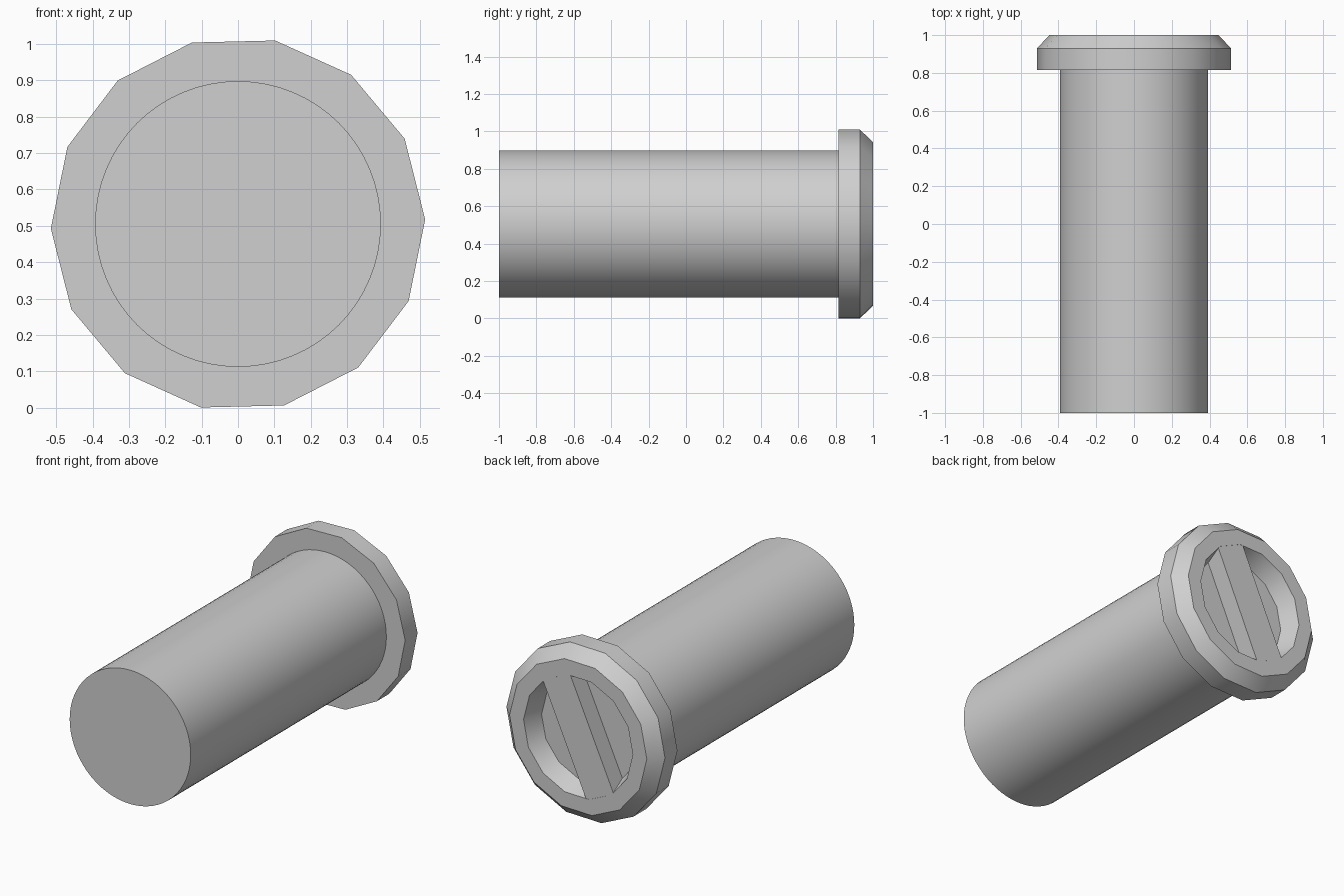
import bpy, bmesh, math

cube = bpy.data.objects.get("Cube")
if cube:
    bpy.data.objects.remove(cube, do_unlink=True)

AXIS_Z = 0.505
SIDES = 14
TURN = math.radians(1.4)

grey = bpy.data.materials.new("plain_grey")
grey.use_nodes = True
colour = (0.63, 0.63, 0.63, 1)
grey.diffuse_color = colour
grey.node_tree.nodes["Principled BSDF"].inputs["Base Color"].default_value = colour


def finish(name, bm):
    """Turn a bmesh into a shaded, coloured object."""
    bmesh.ops.recalc_face_normals(bm, faces=bm.faces)
    mesh = bpy.data.meshes.new(name)
    bm.to_mesh(mesh)
    bm.free()
    mesh.materials.append(grey)
    obj = bpy.data.objects.new(name, mesh)
    bpy.context.collection.objects.link(obj)
    bpy.ops.object.select_all(action="DESELECT")
    obj.select_set(True)
    bpy.context.view_layer.objects.active = obj
    bpy.ops.object.shade_smooth_by_angle(angle=math.radians(30))
    return obj


def turned(name, profile, sides, turn=0.0):
    """Capped solid of rings (y, radius) around the long axis."""
    bm = bmesh.new()
    rings = []
    for y, r in profile:
        angles = [turn + math.tau * i / sides for i in range(sides)]
        rings.append([bm.verts.new((r * math.cos(a), y, AXIS_Z + r * math.sin(a)))
                      for a in angles])
    for a, b in zip(rings, rings[1:]):
        for i in range(sides):
            j = (i + 1) % sides
            bm.faces.new((a[i], a[j], b[j], b[i]))
    bm.faces.new(rings[0])
    bm.faces.new(rings[-1])
    return finish(name, bm)


# Round shaft
turned("shaft", [(-1, 0.393), (0.82, 0.393)], 64)

# Chamfered head with a dished recess in its back
turned("head", [(0.815, 0.515), (0.93, 0.515), (1.0, 0.446),
                (1.0, 0.355), (0.89, 0.315)], SIDES, TURN)

# Grip bar crossing the recess, lined up with two sides of the head
bm = bmesh.new()
bmesh.ops.create_cube(bm, size=1)
bar = finish("grip_bar", bm)
bar.scale = (0.195, 0.12, 0.695)
bar.location = (0, 0.9395, AXIS_Z)
bar.rotation_euler.y = math.pi / 2 - (TURN + 2.5 * math.tau / SIDES)
